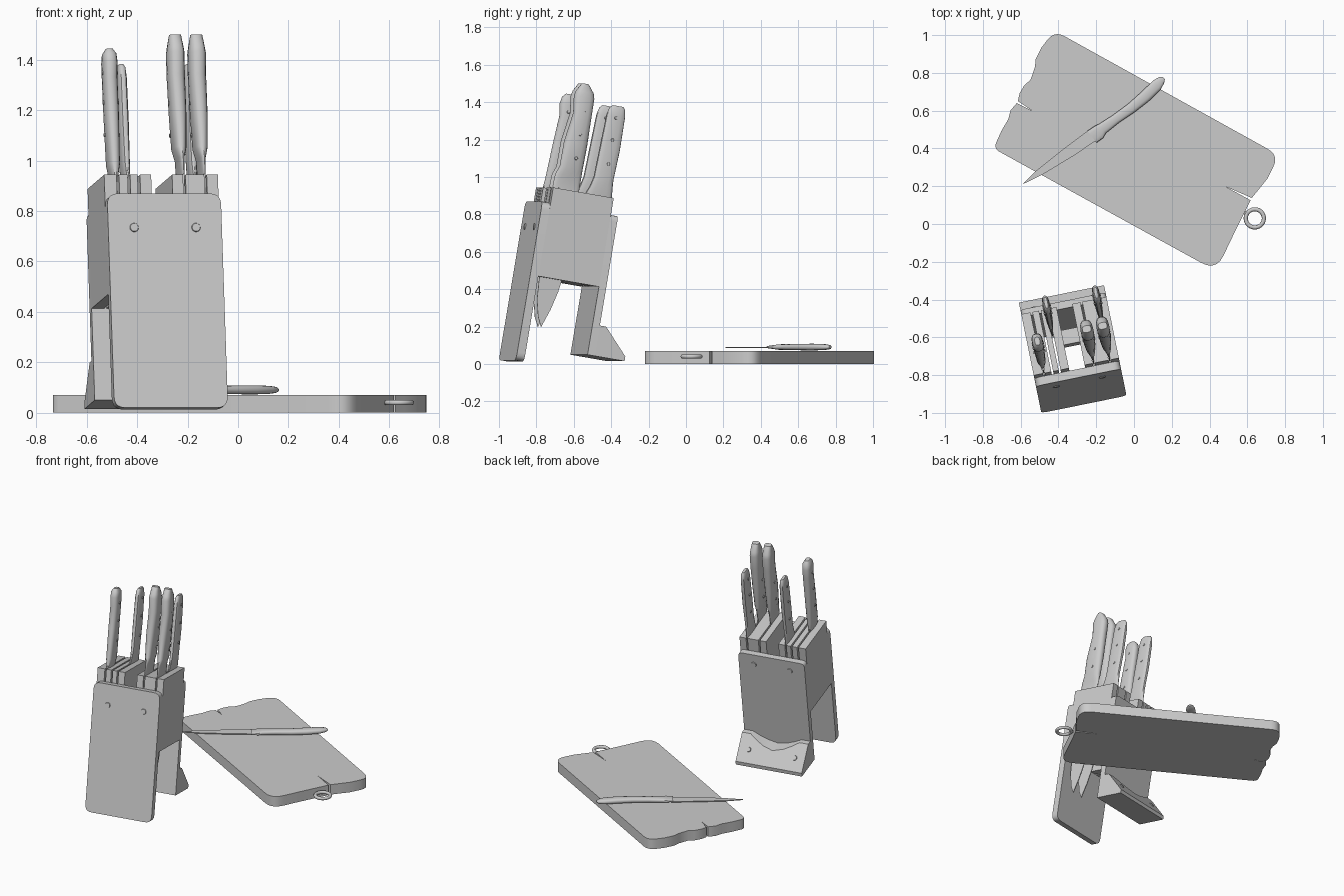
import bpy, bmesh
from math import radians, cos, sin, pi, copysign
from mathutils import Vector, Matrix

T, R = Matrix.Translation, Matrix.Rotation
# Leaning, turned frame of the knife block; flat frames of the board and loose knife
BLOCK = T((-0.265, -0.955, 0.02)) @ R(radians(11.5), 4, 'Z') @ R(radians(-9.7), 4, 'X')
BOARD = T((0, 0.39, 0)) @ R(radians(-29), 4, 'Z')
D, N = (0.801, 0.598, 0), (-0.598, 0.801, 0)
LOOSE = T((-0.59, 0.21, 0.0905)) @ Matrix(((0, N[0], D[0], 0), (0, N[1], D[1], 0),
                                           (1, 0, 0, 0), (0, 0, 0, 1)))


def loft(name, rings, mat, angle=35):
    bm = bmesh.new()
    vr = [[bm.verts.new(p) for p in ring] for ring in rings]
    n = len(vr[0])
    for r0, r1 in zip(vr, vr[1:]):
        for i in range(n):
            bm.faces.new((r0[i], r0[(i + 1) % n], r1[(i + 1) % n], r1[i]))
    bm.faces.new(vr[0][::-1])
    bm.faces.new(vr[-1])
    bmesh.ops.recalc_face_normals(bm, faces=bm.faces[:])
    return finish(name, bm, mat, angle)


def finish(name, bm, mat, angle=35):
    me = bpy.data.meshes.new(name)
    bm.to_mesh(me)
    bm.free()
    ob = bpy.data.objects.new(name, me)
    bpy.context.collection.objects.link(ob)
    ob.matrix_world = mat
    for p in me.polygons:
        p.use_smooth = True
    me.set_sharp_from_angle(angle=radians(angle))
    return ob


def prism(name, pts, lo, hi, axis, mat):
    put = {'x': lambda p, t: (t, p[0], p[1]), 'y': lambda p, t: (p[0], t, p[1]),
           'z': lambda p, t: (p[0], p[1], t)}[axis]
    return loft(name, [[put(p, t) for p in pts] for t in (lo, hi)], mat)


def fillet(pts, seg=5):
    out = []
    for i, (x, y, r) in enumerate(pts):
        p = Vector((x, y))
        if r == 0:
            out.append(p)
            continue
        a = p + (Vector(pts[i - 1][:2]) - p).normalized() * r
        b = p + (Vector(pts[(i + 1) % len(pts)][:2]) - p).normalized() * r
        for k in range(seg + 1):
            t = k / seg
            out.append(a * (1 - t) ** 2 + p * 2 * t * (1 - t) + b * t * t)
    return out


def rect(x0, x1, y0, y1, r=0.0):
    return fillet([(x0, y0, r), (x1, y0, r), (x1, y1, r), (x0, y1, r)])


def handle(name, stations, x, mat):
    rings = []
    for c, b0, b1, h in stations:
        ring = []
        for k in range(16):
            u, v = cos(2 * pi * k / 16), sin(2 * pi * k / 16)
            u, v = (copysign(abs(w) ** 0.75, w) for w in (u, v))
            ring.append((x + h * u, (b0 + b1) / 2 + (b1 - b0) / 2 * v, c))
        rings.append(ring)
    return loft(name, rings, mat, 40)


def disc(name, pos, normal, r, depth, mat):
    bm = bmesh.new()
    q = Vector(normal).to_track_quat('Z', 'Y').to_matrix().to_4x4()
    bmesh.ops.create_cone(bm, cap_ends=True, segments=16, radius1=r, radius2=r * 0.8,
                          depth=depth, matrix=T(pos) @ q)
    return finish(name, bm, mat)


# Block slats with narrow knife slots between them
for side, cuts in (("left", (-0.23, -0.175, -0.13, -0.09, -0.04)),
                   ("right", (0.045, 0.094, 0.18, 0.23))):
    for i in range(len(cuts) - 1):
        x0 = cuts[i] + (0.005 if i else 0)
        x1 = cuts[i + 1] - (0.005 if i < len(cuts) - 2 else 0)
        prism(f"{side}_slat_{i}", rect(x0, x1, 0.464, 0.945), 0.045, 0.38, 'y', BLOCK)
prism("block_crossbar", rect(-0.04, 0.045, 0.464, 0.55), 0.24, 0.32, 'y', BLOCK)

# Front and back panels
prism("front_panel", rect(-0.23, 0.23, 0, 0.862, 0.045), 0, 0.045, 'y', BLOCK)
prism("back_panel", fillet([(-0.23, 0.095, 0), (0.23, 0.095, 0), (0.23, 0.853, 0.03),
                            (-0.23, 0.853, 0.03)]), 0.38, 0.42, 'y', BLOCK)

# Wedge foot with a scalloped top
foot = []
for a, h in ((-0.23, 0.26), (-0.17, 0.26), (-0.12, 0.235), (-0.07, 0.215), (0, 0.2),
             (0.07, 0.215), (0.12, 0.235), (0.17, 0.26), (0.23, 0.26)):
    foot.append([(a, 0.42, 0.095), (a, 0.42, h), (a, 0.585 - (h - 0.12) * 0.93, h),
                 (a, 0.585, 0.12), (a, 0.585, 0.095)])
loft("wedge_foot", foot, BLOCK)

# Screws
for s in (-1, 1):
    disc("front_screw", (s * 0.125, 0, 0.725), (0, -1, 0), 0.02, 0.01, BLOCK)
    disc("back_screw", (s * 0.125, 0.42, 0.78), (0, 1, 0), 0.02, 0.01, BLOCK)
    disc("foot_screw", (s * 0.16, 0.525, 0.185), (0, 0.73, 0.68), 0.018, 0.01, BLOCK)

# Knives standing in the block
BIG = [(0.95, 0.05, 0.197, 0.006), (1.02, 0.053, 0.197, 0.011), (1.065, 0.07, 0.197, 0.026),
       (1.2, 0.071, 0.2, 0.031), (1.36, 0.095, 0.197, 0.034), (1.45, 0.083, 0.196, 0.034),
       (1.478, 0.09, 0.188, 0.03), (1.522, 0.115, 0.152, 0.024)]
BREAD = [(0.945, 0.07, 0.19, 0.012), (1.0, 0.075, 0.19, 0.024), (1.2, 0.085, 0.185, 0.028),
         (1.35, 0.095, 0.185, 0.029), (1.41, 0.085, 0.184, 0.03), (1.445, 0.092, 0.175, 0.027),
         (1.465, 0.11, 0.155, 0.014)]
SMALL = [(0.945, 0.232, 0.38, 0.008), (0.99, 0.25, 0.375, 0.014), (1.04, 0.262, 0.372, 0.017),
         (1.2, 0.268, 0.38, 0.02), (1.38, 0.275, 0.378, 0.019), (1.42, 0.285, 0.372, 0.016),
         (1.435, 0.3, 0.36, 0.009)]
BIG_BLADE = [(0.055, 1.0), (0.06, 0.47), (0.068, 0.34), (0.09, 0.25), (0.115, 0.2),
             (0.15, 0.3), (0.175, 0.4), (0.19, 0.5), (0.195, 1.0)]
BREAD_BLADE = [(0.08, 1.0), (0.08, 0.56), (0.13, 0.5), (0.18, 0.56), (0.18, 1.0)]
SMALL_BLADE = [(0.25, 1.0), (0.27, 0.65), (0.31, 0.55), (0.36, 0.65), (0.37, 1.0)]
for name, a, prof, blade in (("chef_knife_1", 0.094, BIG, BIG_BLADE),
                             ("chef_knife_2", 0.18, BIG, BIG_BLADE),
                             ("bread_knife", -0.175, BREAD, BREAD_BLADE),
                             ("small_knife_1", -0.09, SMALL, SMALL_BLADE),
                             ("small_knife_2", 0.18, SMALL, SMALL_BLADE)):
    handle(name + "_handle", prof, a, BLOCK)
    prism(name + "_blade", blade, a - 0.003, a + 0.003, 'x', BLOCK)
    for c in (1.12, 1.25, 1.37):
        h = prof[3][3] + 0.001
        b = (prof[4][1] + prof[4][2]) / 2
        for s in (-1, 1):
            disc(name + "_rivet", (a + s * h, b, c), (s, 0, 0), 0.009, 0.004, BLOCK)

# Knife lying on the board
handle("loose_knife_handle",
       [(0.445, -0.058, 0.022, 0.008), (0.49, -0.059, 0.02, 0.012), (0.515, -0.047, 0.014, 0.015),
        (0.6, -0.044, 0.008, 0.016), (0.7, -0.049, 0.007, 0.017), (0.8, -0.047, 0.016, 0.018),
        (0.885, -0.036, 0.027, 0.016), (0.92, -0.02, 0.022, 0.012), (0.936, -0.006, 0.01, 0.005)],
       0, LOOSE)
prism("loose_knife_blade", [(0, 0), (0.015, 0.1), (0.021, 0.3), (0.021, 0.46), (-0.048, 0.46),
                            (-0.04, 0.3), (-0.022, 0.12)], -0.005, 0.001, 'x', LOOSE)

# Cutting board: worn ends, with a thin crack at each end
prism("cutting_board", fillet([
    (-0.655, -0.352, 0.035), (0.69, -0.348, 0.09), (0.678, -0.15, 0), (0.672, -0.02, 0),
    (0.668, 0.068, 0), (0.512, 0.067, 0), (0.668, 0.082, 0), (0.678, 0.14, 0), (0.69, 0.21, 0),
    (0.685, 0.35, 0.07), (-0.675, 0.35, 0.06), (-0.692, 0.24, 0), (-0.689, 0.17, 0),
    (-0.672, 0.13, 0), (-0.66, 0.06, 0), (-0.675, 0.02, 0), (-0.676, -0.03, 0),
    (-0.664, -0.07, 0), (-0.574, -0.078, 0), (-0.664, -0.082, 0), (-0.674, -0.13, 0),
    (-0.662, -0.18, 0), (-0.664, -0.25, 0)]), 0, 0.07, 'z', BOARD)

# Hanging ring and its stem
bpy.ops.mesh.primitive_torus_add(major_radius=0.048, minor_radius=0.011,
                                 major_segments=32, minor_segments=10)
ring = bpy.context.object
ring.name = "hanging_ring"
ring.matrix_world = BOARD @ T((0.734, -0.005, 0.04))
for p in ring.data.polygons:
    p.use_smooth = True
disc("ring_stem", (0.672, -0.005, 0.04), (1, 0, 0), 0.01, 0.03, BOARD)
